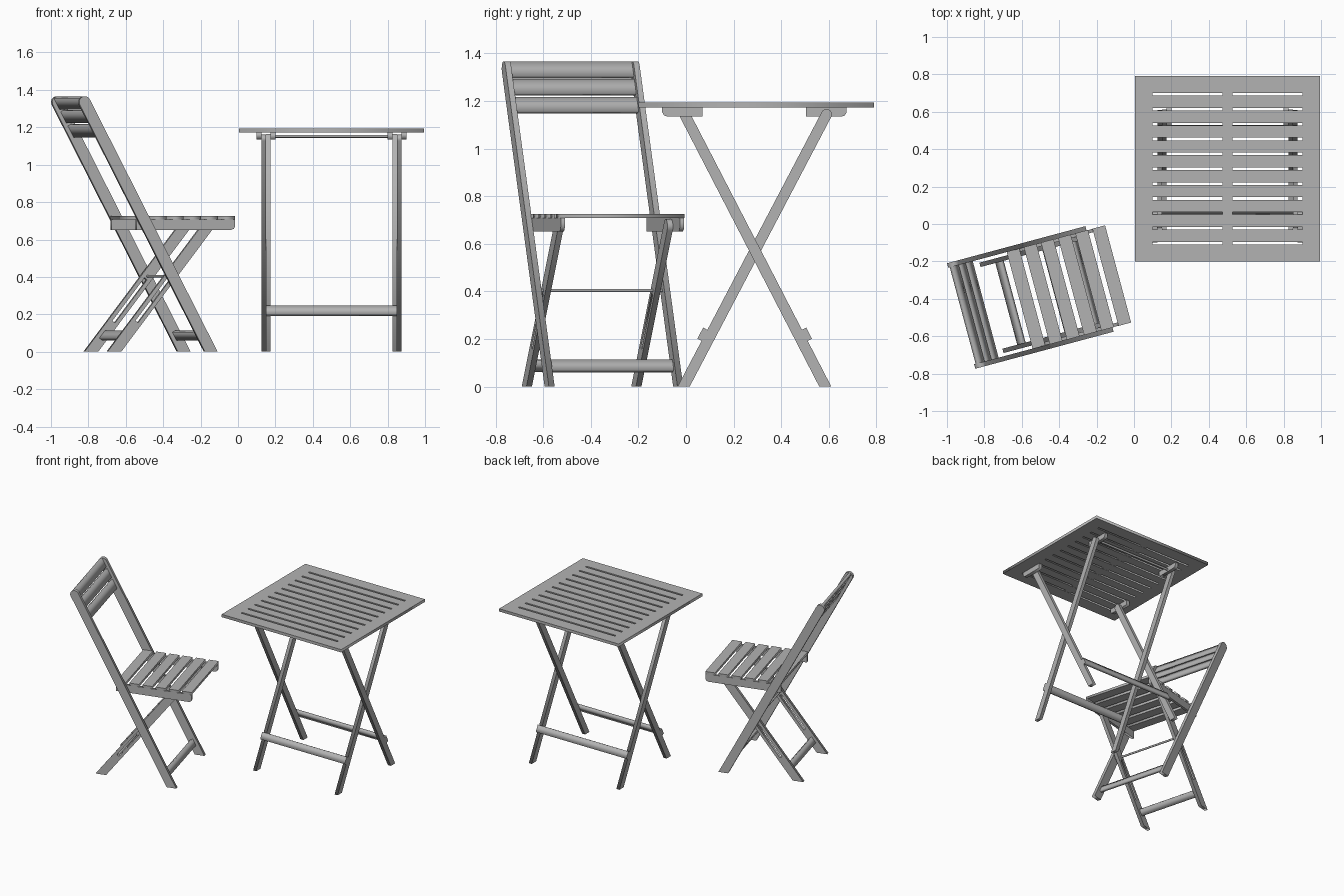
import bpy
from math import cos, sin, pi, radians
from mathutils import Matrix, Vector

cube = bpy.data.objects.get("Cube")
if cube:
    bpy.data.objects.remove(cube, do_unlink=True)

grey = bpy.data.materials.new("grey_wood")
grey.use_nodes = True
COLOUR = (0.45, 0.45, 0.45, 1)
grey.diffuse_color = COLOUR
grey.node_tree.nodes["Principled BSDF"].inputs["Base Color"].default_value = COLOUR

# Each piece of furniture has its own frame: x forward, y sideways, z up
TABLE = Matrix.Translation((0.5, 0.295, 0)) @ Matrix.Rotation(radians(90), 4, 'Z')
CHAIR = Matrix.Translation((-0.085, -0.267, 0)) @ Matrix.Rotation(radians(15), 4, 'Z')


def panel(name, frame, loops, lo, hi, upright=True):
    """Extrude a flat outline (extra loops are holes) sideways, or upwards."""
    curve = bpy.data.curves.new(name, 'CURVE')
    curve.dimensions = '2D'
    curve.fill_mode = 'BOTH'
    curve.extrude = (hi - lo) / 2
    for loop in loops:
        spline = curve.splines.new('POLY')
        spline.points.add(len(loop) - 1)
        for point, (a, b) in zip(spline.points, loop):
            point.co = (a, b, 0, 1)
        spline.use_cyclic_u = True
    temp = bpy.data.objects.new(name + "_outline", curve)
    bpy.context.collection.objects.link(temp)
    graph = bpy.context.evaluated_depsgraph_get()
    mesh = bpy.data.meshes.new_from_object(temp.evaluated_get(graph))
    bpy.data.objects.remove(temp, do_unlink=True)
    mesh.materials.clear()
    mesh.materials.append(grey)
    mid = (lo + hi) / 2
    place = Matrix.Translation((0, mid, 0)) @ Matrix.Rotation(pi / 2, 4, 'X') if upright \
        else Matrix.Translation((0, 0, mid))
    obj = bpy.data.objects.new(name, mesh)
    obj.matrix_world = frame @ place
    bpy.context.collection.objects.link(obj)
    return obj


def pair(name, frame, loops, inner, outer):
    panel("left_" + name, frame, loops, inner, outer)
    panel("right_" + name, frame, loops, -outer, -inner)


def rect(a0, a1, b0, b1):
    return [(a0, b0), (a1, b0), (a1, b1), (a0, b1)]


def circle(a, b, r, n=12):
    return [(a + r * cos(2 * pi * i / n), b + r * sin(2 * pi * i / n)) for i in range(n)]


class Leg:
    """A sloping bar cut flat on the ground, with a rounded top."""

    def __init__(self, foot, top, top_z, width):
        self.foot, self.top = Vector((foot, 0)), Vector((top, top_z))
        self.d = (self.top - self.foot).normalized()
        self.n = Vector((self.d.y, -self.d.x))
        self.r = width / 2

    def at(self, z):
        return self.foot + self.d * (z / self.d.y)

    def outline(self):
        h = self.r / self.d.y
        arc = [self.top + self.r * (cos(t) * self.n + sin(t) * self.d)
               for t in (pi * i / 10 for i in range(11))]
        return [(self.foot.x - h, 0), (self.foot.x + h, 0)] + [tuple(p) for p in arc]

    def board(self, z, length, thick, offset=0):
        c = self.at(z) + self.n * offset
        u, v = self.d * length / 2, self.n * thick / 2
        return [tuple(p) for p in (c - u - v, c - u + v, c + u + v, c + u - v)]


# Table top with slots and the batten crossing them
slots = [rect(-0.404 + 0.0795 * i, -0.39 + 0.0795 * i, -0.4, 0.4) for i in range(11)]
panel("table_top", TABLE, [rect(-0.495, 0.495, -0.495, 0.495)] + slots, 1.172, 1.193, False)
panel("table_top_batten", TABLE, [rect(-0.42, 0.42, -0.027, 0.027)], 1.173, 1.187, False)

# Table legs, crossing in two frames
inner = Leg(-0.305, 0.295, 1.143, 0.045)
outer = Leg(0.29, -0.298, 1.138, 0.045)
pair("table_inner_leg", TABLE, [inner.outline()], 0.325, 0.35)
pair("table_outer_leg", TABLE, [outer.outline()], 0.35, 0.375)
panel("table_front_crossbar", TABLE, [inner.board(0.205, 0.052, 0.02, -0.0325)], -0.35, 0.35)
panel("table_back_crossbar", TABLE, [outer.board(0.205, 0.052, 0.02, 0.0325)], -0.375, 0.375)
panel("table_top_rod", TABLE, [circle(0.295, 1.152, 0.008)], -0.33, 0.33)

# Mounting blocks with one rounded lower corner
block = [(0.21, 1.172), (0.21, 1.135), (0.36, 1.135), (0.372, 1.139), (0.38, 1.152), (0.38, 1.172)]
pair("table_back_block", TABLE, [block], 0.3, 0.325)
pair("table_front_block", TABLE, [[(-a - 0.015, b) for a, b in block]], 0.375, 0.4)

# Chair back rails with backrest slats and lower crossbar
rail = Leg(-0.138, -0.838, 1.335, 0.062)
pair("chair_back_rail", CHAIR, [rail.outline()], 0.267, 0.292)
for i, z in enumerate((1.182, 1.257, 1.33)):
    panel(f"backrest_slat_{i + 1}", CHAIR, [rail.board(z, 0.069, 0.02)], -0.268, 0.268)
panel("chair_front_crossbar", CHAIR, [rail.board(0.087, 0.05, 0.02)], -0.268, 0.268)

# Chair short legs, slotted for the sliding pivot rod
short = Leg(-0.663, -0.143, 0.673, 0.06)
slot = short.board(0.275, 0.29, 0.018)
pair("chair_short_leg", CHAIR, [short.outline(), slot], 0.226, 0.25)
panel("chair_back_crossbar", CHAIR, [short.board(0.087, 0.05, 0.02)], -0.228, 0.228)
panel("chair_pivot_rod", CHAIR, [circle(*short.at(0.404), 0.007)], -0.268, 0.268)

# Seat side aprons and slats
apron = [(-0.545, 0.708), (-0.545, 0.652), (-0.02, 0.652), (-0.006, 0.658), (0, 0.672), (0, 0.708)]
pair("seat_apron", CHAIR, [apron], 0.25, 0.268)
for i in range(6):
    front = -0.095 * i
    panel(f"seat_slat_{i + 1}", CHAIR, [rect(front - 0.07, front, -0.269, 0.269)], 0.708, 0.726, False)
